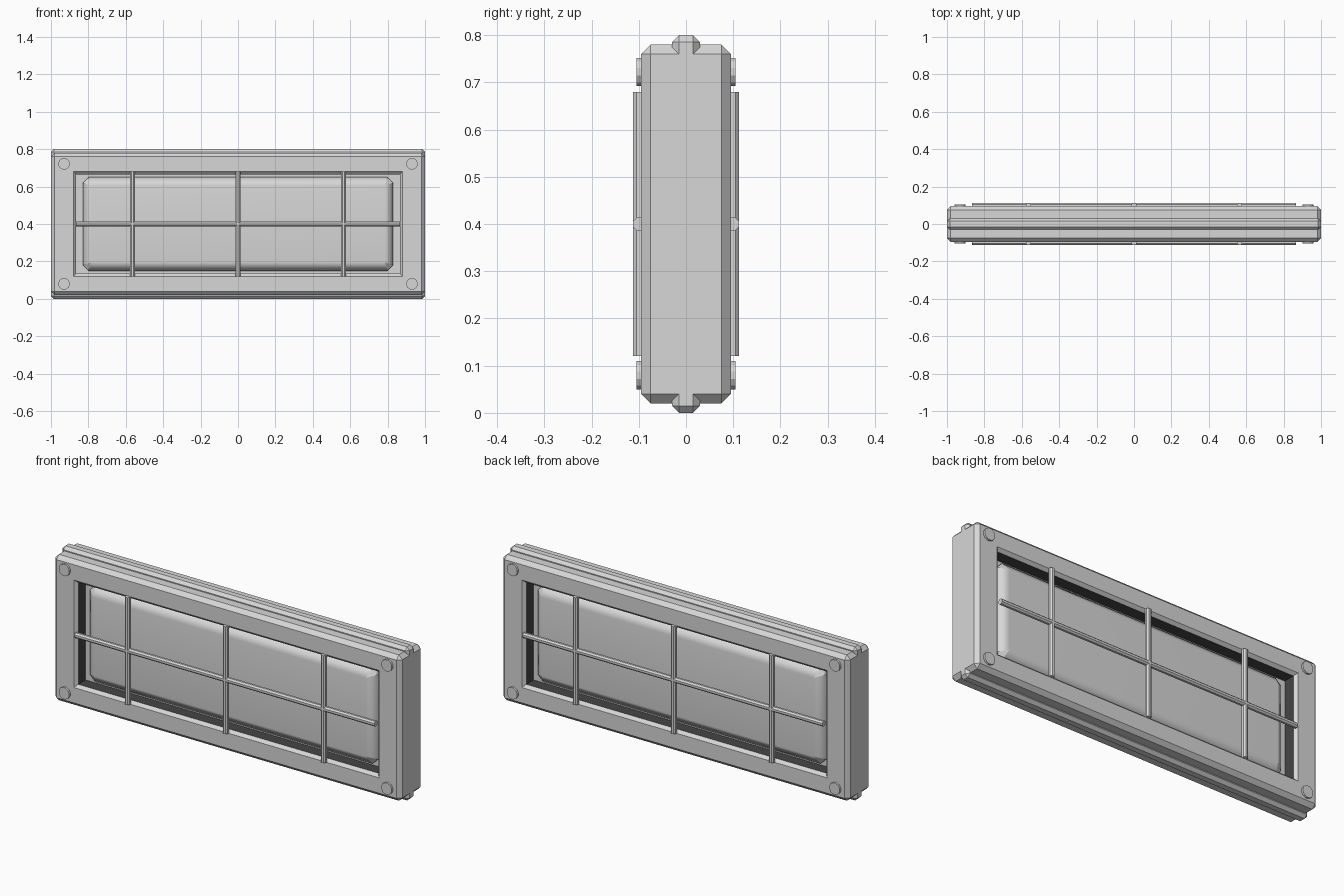
import bpy, bmesh, math
from mathutils import Matrix, Vector

if "Cube" in bpy.data.objects:
    bpy.data.objects.remove(bpy.data.objects["Cube"])


def material(name, value):
    mat = bpy.data.materials.new(name)
    mat.diffuse_color = (value, value, value, 1)
    mat.use_nodes = True
    mat.node_tree.nodes["Principled BSDF"].inputs["Base Color"].default_value = mat.diffuse_color
    return mat


grey = material("light_grey", 0.68)
dark = material("dark_grey", 0.06)
CZ = 0.4
CORNERS = ((-1, -1), (1, -1), (1, 1), (-1, 1))


def finish(bm, name):
    bmesh.ops.recalc_face_normals(bm, faces=bm.faces[:])
    mesh = bpy.data.meshes.new(name)
    bm.to_mesh(mesh)
    bm.free()
    ob = bpy.data.objects.new(name, mesh)
    bpy.context.collection.objects.link(ob)
    mesh.materials.append(grey)
    return ob


def box(name, size, loc, bevel=0):
    bm = bmesh.new()
    bmesh.ops.create_cube(bm, size=1, matrix=Matrix.Translation(loc) @ Matrix.Diagonal((*size, 1)))
    if bevel:
        bmesh.ops.bevel(bm, geom=bm.edges[:], offset=bevel, segments=1, affect='EDGES')
    return finish(bm, name)


def rod(name, radius, length, loc, axis, sides):
    bm = bmesh.new()
    rot = Vector((0, 0, 1)).rotation_difference(Vector(axis)).to_matrix().to_4x4()
    bmesh.ops.create_cone(bm, cap_ends=True, segments=sides, radius1=radius, radius2=radius,
                          depth=length, matrix=Matrix.Translation(loc) @ rot
                          @ Matrix.Rotation(math.pi / sides, 4, 'Z'))
    return finish(bm, name)


def bridge(bm, a, b):
    n = len(a)
    return [bm.faces.new((a[i], a[(i + 1) % n], b[(i + 1) % n], b[i])) for i in range(n)]


# Frame: rectangular loops (half width, half height, y) joined into a closed ring
loops = [(0.865, 0.265, -0.08), (0.88, 0.28, -0.095), (1.0, 0.38, -0.095),
         (1.0, 0.38, 0.095), (0.88, 0.28, 0.095), (0.865, 0.265, 0.08)]
bm = bmesh.new()
rings = [[bm.verts.new((sx * w, y, CZ + sz * h)) for sx, sz in CORNERS] for w, h, y in loops]
for a, b in zip(rings, rings[1:] + rings[:1]):
    bridge(bm, a, b)
bmesh.ops.recalc_face_normals(bm, faces=bm.faces[:])
outer = [e for e in bm.edges if all(abs(v.co.x) > 0.99 for v in e.verts)]
bmesh.ops.bevel(bm, geom=outer, offset=0.02, segments=1, affect='EDGES')
# dark walls inside the opening
for f in bm.faces:
    f.material_index = int(all(abs(v.co.x) < 0.87 for v in f.verts))
finish(bm, "frame").data.materials.append(dark)

# Recess floor behind the panel edges
box("recess_floor", (1.74, 0.04, 0.54), (0, 0, CZ))

# Panel: cut-corner slab with softly sloped borders and flat corner facets
W, H, CUT, INSET = 0.83, 0.25, 0.03, 0.045
bm = bmesh.new()
rims, facets = [], []
for s in (-1, 1):
    rim, top = [], []
    for sx, sz in CORNERS:
        pair = [(sx * W, sz * (H - CUT)), (sx * (W - CUT), sz * H)]
        if sx * sz < 0:
            pair.reverse()
        rim += [bm.verts.new((x, s * 0.035, CZ + z)) for x, z in pair]
        top.append(bm.verts.new((sx * (W - INSET), s * 0.068, CZ + sz * (H - INSET))))
    bm.faces.new(top)
    for i in range(4):
        j = (i + 1) % 4
        facets.append(bm.faces.new((rim[2 * i], rim[2 * i + 1], top[i])))
        bm.faces.new((rim[2 * i + 1], rim[2 * j], top[j], top[i]))
    rims.append(rim)
bridge(bm, *rims)
for f in bm.faces:
    f.smooth = f not in facets
for e in bm.edges:
    # keep the facets crisp, and the side slopes separate from the end faces
    e.smooth = not any(f in facets for f in e.link_faces)
panel = finish(bm, "panel")
weighted = panel.modifiers.new("weighted_normals", 'WEIGHTED_NORMAL')
weighted.keep_sharp = True

# Ridges along the top and bottom edges
for name, z in (("top_ridge", 0.77), ("bottom_ridge", 0.03)):
    box(name, (2.0, 0.06, 0.06), (0, 0, z), 0.015)

# Grille bars and corner bolts on both faces
for side, s in (("front", -1), ("back", 1)):
    for i, x in enumerate((-0.565, 0, 0.565)):
        rod(f"{side}_upright_bar_{i + 1}", 0.0145, 0.56, (x, s * 0.099, CZ), (0, 0, 1), 8)
    rod(f"{side}_cross_bar", 0.0145, 1.73, (0, s * 0.099, CZ), (1, 0, 0), 8)
    for x in (-0.93, 0.93):
        for z in (0.08, 0.722):
            rod(f"{side}_bolt", 0.031, 0.02, (x, s * 0.095, z), (0, 1, 0), 12)
